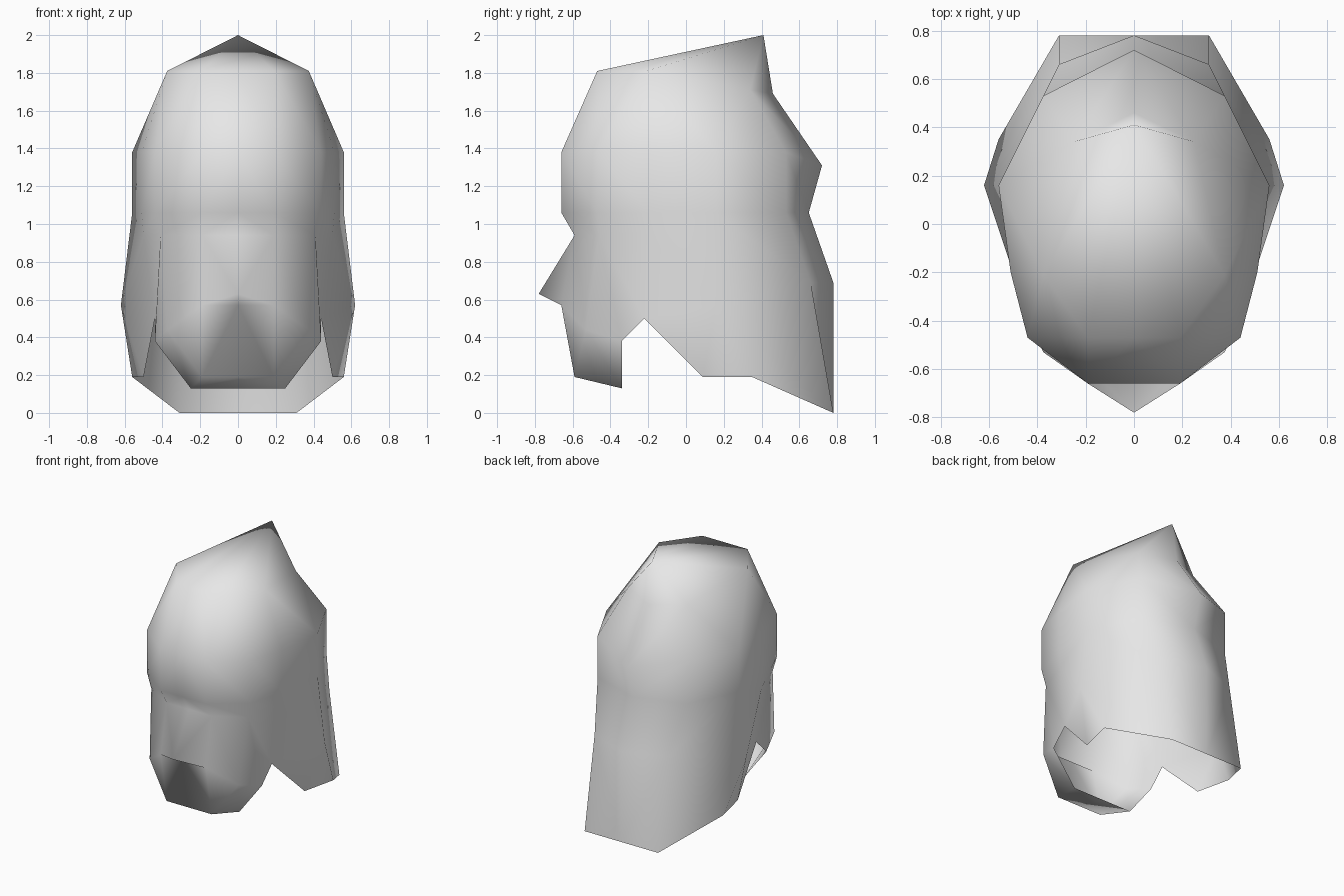
import bpy
import bmesh

cube = bpy.data.objects.get("Cube")
if cube:
    bpy.data.objects.remove(cube, do_unlink=True)

grey = bpy.data.materials.new("plain_grey")
grey.use_nodes = True
colour = (0.8, 0.8, 0.8, 1)
grey.diffuse_color = colour
grey.node_tree.nodes["Principled BSDF"].inputs["Base Color"].default_value = colour

bm = bmesh.new()


def point(x, y, z):
    return bm.verts.new((x, y, z))


def ring(outline, z):
    """One half contour of the head, running from front to back."""
    return [point(x, y, z) for x, y in outline]


def face(*corners):
    bm.faces.new(corners)


def strip(upper, lower):
    """Quads between two contours of equal length."""
    for i in range(len(upper) - 1):
        face(upper[i], lower[i], lower[i + 1], upper[i + 1])


# Skull band: temple contour and brow contour share one outline
half_outline = [(0, -.66), (.19, -.66), (.44, -.47), (.51, -.2), (.56, .16), (.375, .53)]
temple = ring(half_outline, 1.38) + [point(0, .72, 1.31)]
brow = ring(half_outline, 1.06) + [point(0, .65, 1.06)]
strip(temple, brow)

# Crown: hairline in front, pointed peak and a ridge down the back
hairline = ring([(0, -.47), (.19, -.47), (.375, -.21)], 1.81)
peak = point(0, .41, 2)
crown_side = point(.25, .34, 1.71)
crown_back = point(0, .46, 1.69)
strip(hairline, temple[:3])
face(hairline[2], temple[2], temple[3])
face(hairline[2], temple[3], temple[4])
face(hairline[2], temple[4], crown_side)
face(crown_side, temple[4], temple[5])
face(crown_side, temple[5], temple[6], crown_back)
face(peak, hairline[0], hairline[1])
face(peak, hairline[1], hairline[2])
face(peak, hairline[2], crown_side)
face(peak, crown_side, crown_back)

# Eye line, set back under the brow
eyes = ring([(0, -.59), (.19, -.59), (.41, -.46), (.5, -.2)], .94)
strip(brow[:4], eyes)

# Nose and cheek
nose_tip = point(0, -.78, .63)
nose_base = point(0, -.66, .57)
nose_corner = point(.19, -.66, .57)
cheek = point(.375, -.53, .44)
face(eyes[0], nose_tip, eyes[1])
face(eyes[1], nose_tip, nose_corner)
face(nose_tip, nose_base, nose_corner)
face(eyes[1], nose_corner, cheek, eyes[2])

# Jaw and chin
chin = ring([(0, -.59), (.19, -.59)], .19)
throat = ring([(0, -.34), (.25, -.34)], .13)
jaw = point(.44, -.34, .38)
notch = point(.44, -.22, .5)
strip([nose_base, nose_corner], chin)
strip(chin, throat)
face(nose_corner, chin[1], cheek)
face(cheek, chin[1], throat[1], jaw)
face(eyes[2], cheek, jaw)
face(eyes[2], jaw, notch, eyes[3])

# Hair hanging over the sides and the neck
hair_side = point(.62, .16, .57)
hair_back = ring([(.31, .66), (0, .78)], .69)
side_hem = ring([(.5, .09), (.56, .35)], .19)
back_hem = ring([(.31, .78), (0, .78)], 0)
face(brow[3], eyes[3], brow[4])
face(eyes[3], notch, hair_side, brow[4])
strip(brow[4:], [hair_side] + hair_back)
face(hair_side, notch, side_hem[0])
face(hair_side, side_hem[0], side_hem[1])
strip([hair_side] + hair_back, [side_hem[1]] + back_hem)

# Mirror the half, weld the middle and turn all faces outwards
whole = bm.verts[:] + bm.edges[:] + bm.faces[:]
bmesh.ops.mirror(bm, geom=whole, axis='X', merge_dist=.001)
bmesh.ops.remove_doubles(bm, verts=bm.verts[:], dist=.001)
bmesh.ops.recalc_face_normals(bm, faces=bm.faces[:])
for polygon in bm.faces:
    polygon.smooth = True

mesh = bpy.data.meshes.new("head")
bm.to_mesh(mesh)
bm.free()
mesh.materials.append(grey)
bpy.context.collection.objects.link(bpy.data.objects.new("head", mesh))
